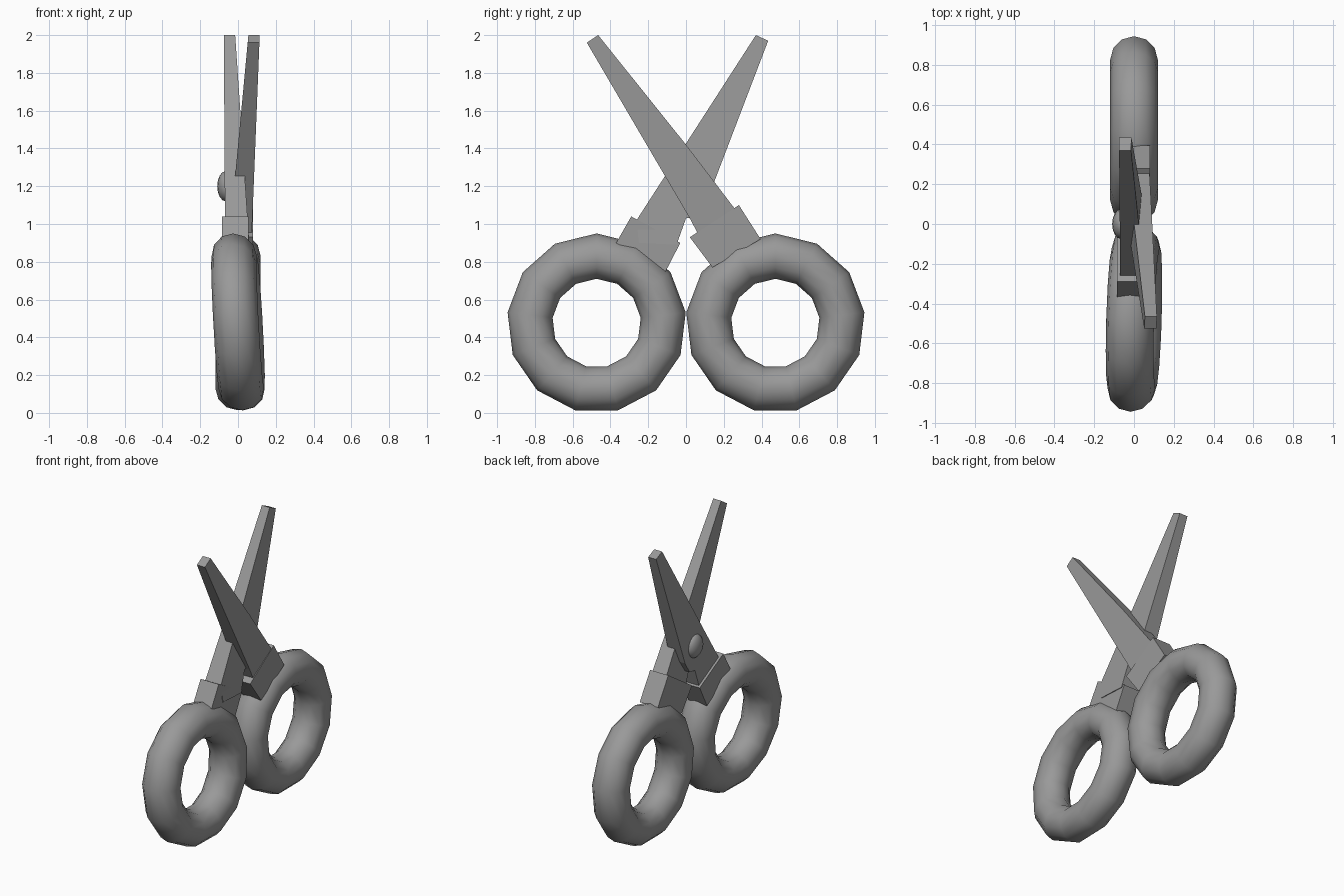
import bpy
import bmesh
from math import radians
from mathutils import Matrix

cube = bpy.data.objects.get("Cube")
if cube:
    bpy.data.objects.remove(cube)

GREY = 0.32
mat = bpy.data.materials.new("grey")
mat.use_nodes = True
mat.diffuse_color = (GREY, GREY, GREY, 1)
mat.node_tree.nodes["Principled BSDF"].inputs["Base Color"].default_value = (GREY, GREY, GREY, 1)


def plate(name, outline, mid, half):
    """Extrude a side outline (y, z) along x; mid and half give depth at a height."""
    bm = bmesh.new()
    low = [bm.verts.new((mid(z) - half(z), y, z)) for y, z in outline]
    high = [bm.verts.new((mid(z) + half(z), y, z)) for y, z in outline]
    bm.faces.new(low)
    bm.faces.new(high[::-1])
    for i in range(len(low)):
        j = (i + 1) % len(low)
        bm.faces.new((low[i], high[i], high[j], low[j]))
    bmesh.ops.recalc_face_normals(bm, faces=bm.faces)
    mesh = bpy.data.meshes.new(name)
    bm.to_mesh(mesh)
    bm.free()
    mesh.materials.append(mat)
    obj = bpy.data.objects.new(name, mesh)
    bpy.context.collection.objects.link(obj)
    return obj


def finger_ring(name, y, lean_y=0, lean_z=0):
    """Ring standing in the side plane, with a slight lean along x."""
    bpy.ops.mesh.primitive_torus_add(major_segments=13, minor_segments=12,
                                     major_radius=0.355, minor_radius=0.12)
    ring = bpy.context.object
    ring.name = name
    lean = Matrix.Identity(4)
    lean[0][1], lean[0][2] = lean_y, lean_z
    ring.data.transform(lean @ Matrix.Rotation(radians(-90), 4, 'Y'))
    ring.location = (0, y, 0.475)
    ring.data.materials.append(mat)
    bpy.ops.object.shade_smooth()


# Finger rings
finger_ring("back_finger_ring", 0.473)
finger_ring("front_finger_ring", -0.473, 0.03, -0.055)

# Blades, thinner toward the tip
plate("left_blade",
      [(-0.525, 1.96), (-0.465, 2.0), (0, 1.42), (0.255, 1.085),
       (0.27, 0.95), (0.1, 0.88), (0.02, 1.03)],
      lambda z: 0.085 - 0.067 * (2 - z), lambda z: 0.03 + 0.027 * (2 - z))
plate("right_blade",
      [(0.435, 1.97), (0.37, 2.0), (-0.262, 1.02), (-0.25, 0.9),
       (-0.05, 0.89), (0.0, 1.03), (0.06, 1.04), (0.11, 1.12)],
      lambda z: -0.045 + 0.037 * (2 - z), lambda z: 0.03 + 0.031 * (2 - z))

# Collars joining blades to rings
plate("left_collar", [(0.02, 0.93), (0.28, 1.1), (0.395, 0.92), (0.14, 0.77)],
      lambda z: 0.01, lambda z: 0.07)
plate("right_collar", [(-0.29, 1.04), (-0.03, 0.9), (-0.11, 0.745), (-0.37, 0.9)],
      lambda z: -0.015, lambda z: 0.07)

# Pivot screw head
bpy.ops.mesh.primitive_uv_sphere_add(segments=16, ring_count=8, location=(-0.065, 0, 1.2))
screw = bpy.context.object
screw.name = "pivot_screw"
screw.scale = (0.045, 0.075, 0.08)
screw.data.materials.append(mat)
bpy.ops.object.shade_smooth()
